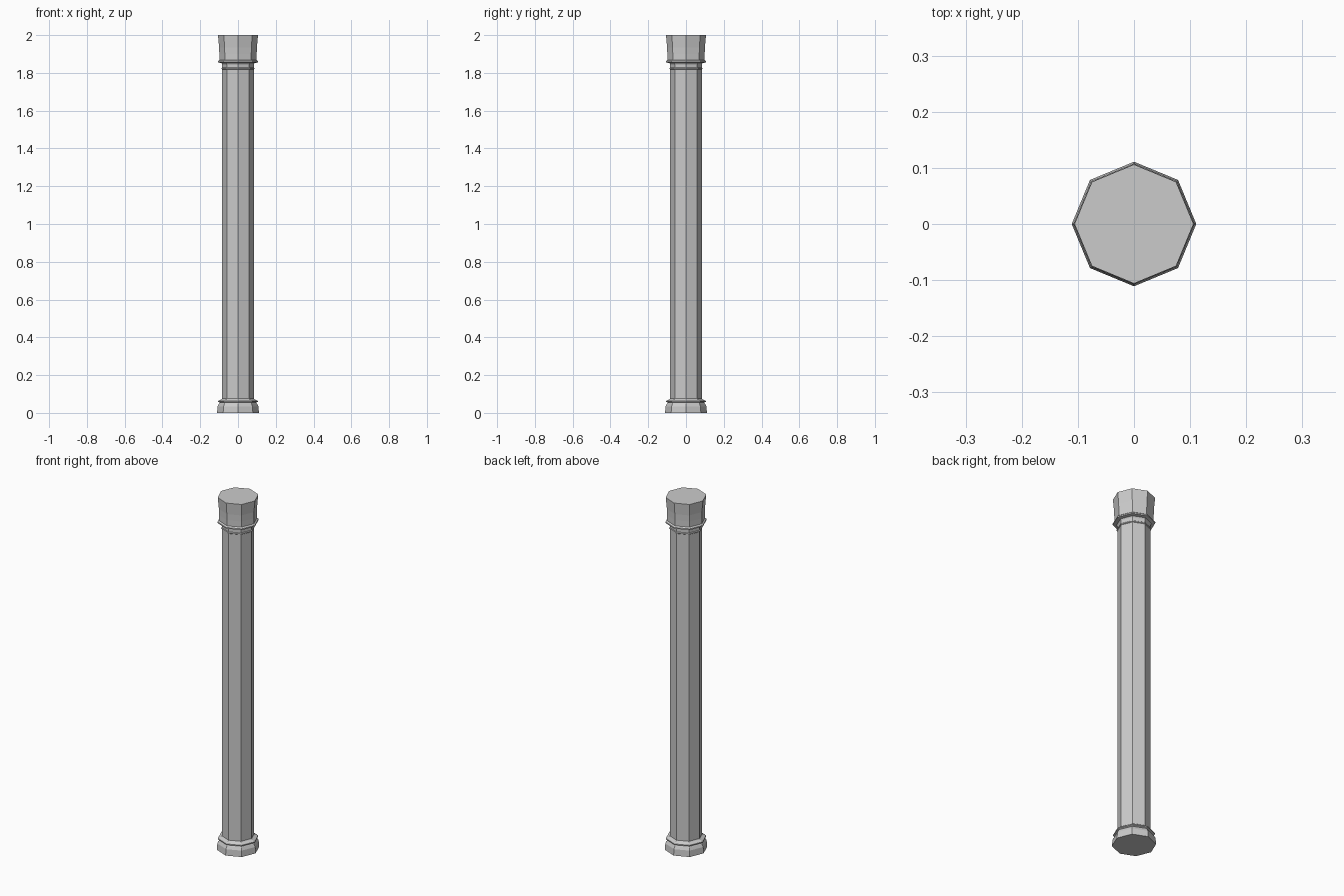
import bpy, bmesh
from math import cos, sin, pi

if "Cube" in bpy.data.objects:
    bpy.data.objects.remove(bpy.data.objects["Cube"])

SIDES = 8

def lathe(name, profile):
    """Closed octagonal solid from (radius, z) points, corners on the axes."""
    bm = bmesh.new()
    rings = [[bm.verts.new((r * cos(2 * pi * i / SIDES), r * sin(2 * pi * i / SIDES), z))
              for i in range(SIDES)] for r, z in profile]
    for a, b in zip(rings, rings[1:]):
        for i in range(SIDES):
            j = (i + 1) % SIDES
            bm.faces.new((a[i], a[j], b[j], b[i]))
    bm.faces.new(rings[0][::-1])
    bm.faces.new(rings[-1])
    mesh = bpy.data.meshes.new(name)
    bm.to_mesh(mesh)
    bm.free()
    obj = bpy.data.objects.new(name, mesh)
    bpy.context.collection.objects.link(obj)

# One continuous column: base, shaft, neck ring and flared capital
lathe("column", [
    # base plinth with recess and upper lip
    (0.111, 0.0), (0.108, 0.035), (0.1, 0.05), (0.096, 0.054),
    (0.105, 0.058), (0.105, 0.064), (0.088, 0.072), (0.084, 0.077),
    # shaft and thin necking
    (0.084, 1.818), (0.088, 1.821), (0.088, 1.825), (0.084, 1.828),
    # collar
    (0.084, 1.845), (0.088, 1.852), (0.107, 1.855), (0.107, 1.862), (0.099, 1.868),
    # flared capital
    (0.099, 1.90), (0.1, 1.935), (0.106, 2.0),
])
